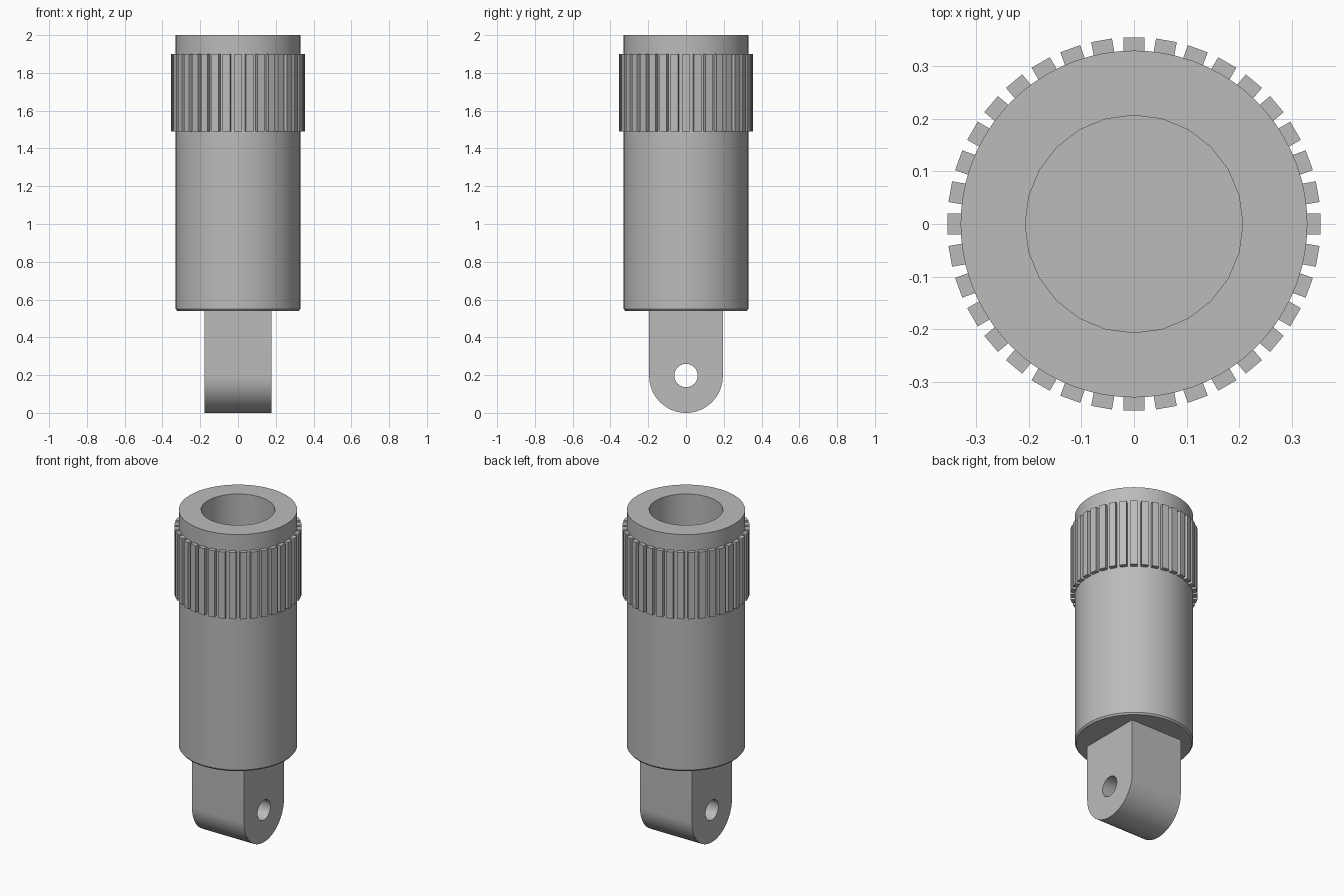
import bpy, bmesh
from math import cos, sin, pi
from mathutils import Matrix

cube = bpy.data.objects.get("Cube")
if cube:
    bpy.data.objects.remove(cube, do_unlink=True)

GREY = (0.5, 0.5, 0.5, 1)
metal = bpy.data.materials.new("grey_metal")
metal.use_nodes = True
metal.diffuse_color = GREY
metal.node_tree.nodes["Principled BSDF"].inputs["Base Color"].default_value = GREY


def circle(radius, z, sides):
    turns = [2 * pi * i / sides for i in range(sides)]
    return [(radius * cos(a), radius * sin(a), z) for a in turns]


def ring(bm, points):
    """Closed loop of vertices."""
    return [bm.verts.new(p) for p in points]


def skin(bm, a, b):
    """Wall of quads between two matching rings."""
    for i in range(len(a)):
        j = (i + 1) % len(a)
        bm.faces.new((a[i], a[j], b[j], b[i]))


def cap_with_hole(bm, outer, inner):
    edges = [bm.edges.get((r[i - 1], r[i])) for r in (outer, inner) for i in range(len(r))]
    bmesh.ops.triangle_fill(bm, edges=edges, use_beauty=True)


def finish(bm, name, smooth=True):
    bmesh.ops.recalc_face_normals(bm, faces=bm.faces)
    mesh = bpy.data.meshes.new(name)
    bm.to_mesh(mesh)
    bm.free()
    mesh.materials.append(metal)
    obj = bpy.data.objects.new(name, mesh)
    bpy.context.collection.objects.link(obj)
    if smooth:
        bpy.ops.object.select_all(action="DESELECT")
        obj.select_set(True)
        bpy.context.view_layer.objects.active = obj
        bpy.ops.object.shade_smooth_by_angle(angle=pi / 6)
    return obj


# Barrel: slightly eased bottom edge, flat rim and a blind bore
BODY_R, BORE_R, BASE_Z, TOP_Z = 0.33, 0.207, 0.54, 2.0
bm = bmesh.new()
profile = [(BODY_R - 0.008, BASE_Z), (BODY_R, BASE_Z + 0.01), (BODY_R, TOP_Z)]
shell = [ring(bm, circle(r, z, 72)) for r, z in profile]
bore = [ring(bm, circle(BORE_R, z, 24)) for z in (TOP_Z, 0.7)]
for lower, upper in zip(shell, shell[1:]):
    skin(bm, lower, upper)
skin(bm, *bore)
bm.faces.new(shell[0])
bm.faces.new(bore[1])
cap_with_hole(bm, shell[-1], bore[0])
finish(bm, "barrel")

# Grip ribs: upright bars spaced evenly around the barrel
RIBS, RIB_LOW, RIB_HIGH = 36, 1.49, 1.9
bm = bmesh.new()
for i in range(RIBS):
    place = (Matrix.Rotation(2 * pi * i / RIBS, 4, "Z")
             @ Matrix.Translation((BODY_R + 0.01, 0, (RIB_LOW + RIB_HIGH) / 2))
             @ Matrix.Diagonal((0.03, 0.04, RIB_HIGH - RIB_LOW, 1)))
    bmesh.ops.create_cube(bm, size=1, matrix=place)
finish(bm, "grip_ribs", smooth=False)

# Mounting lug: block with a rounded lower end and a cross hole
LUG_R, LUG_HALF, HOLE_R, STEPS = 0.195, 0.177, 0.062, 32
arc = [pi + pi * i / STEPS for i in range(STEPS + 1)]
outline = [(LUG_R * cos(a), LUG_R + LUG_R * sin(a)) for a in arc]
outline += [(LUG_R, BASE_Z + 0.03), (-LUG_R, BASE_Z + 0.03)]
hole = [(y, z + LUG_R + 0.003) for y, z, _ in circle(HOLE_R, 0, 32)]
bm = bmesh.new()
sides = (-LUG_HALF, LUG_HALF)
outer = [ring(bm, [(x, y, z) for y, z in outline]) for x in sides]
inner = [ring(bm, [(x, y, z) for y, z in hole]) for x in sides]
skin(bm, *outer)
skin(bm, *inner)
for o, i in zip(outer, inner):
    cap_with_hole(bm, o, i)
finish(bm, "mounting_lug")
